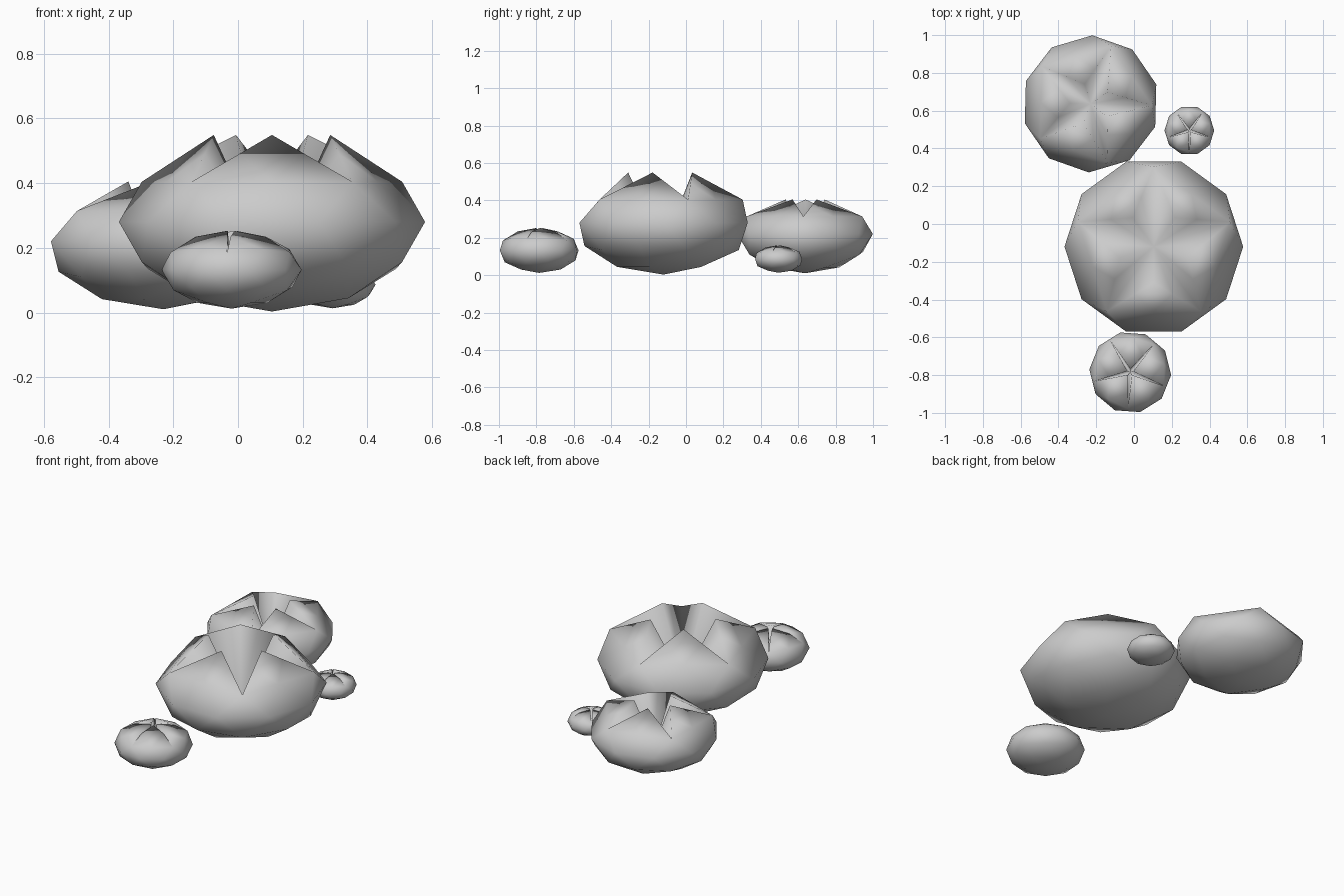
import bpy, bmesh
from math import sin, cos, atan2, radians, pi
from mathutils import Matrix, Vector

cube = bpy.data.objects.get("Cube")
if cube:
    bpy.data.objects.remove(cube)

grey = bpy.data.materials.new("pod_grey")
grey.use_nodes = True
colour = (0.6, 0.6, 0.6, 1)
grey.diffuse_color = colour
grey.node_tree.nodes["Principled BSDF"].inputs["Base Color"].default_value = colour


def polar(r, angle, z):
    return Vector((r * cos(angle), r * sin(angle), z))


def pod(name, centre, radius, height, turn, tip_r, tip_z, flatness):
    """Squashed faceted pod whose top splits into five petals round a deep star."""
    bm = bmesh.new()
    bmesh.ops.create_icosphere(bm, subdivisions=2, radius=1)

    # Turn the body so that the first split lies at the wanted angle
    first = next(v for v in bm.verts if 0.4 < v.co.z < 0.48)
    spin = radians(turn) - atan2(first.co.y, first.co.x)
    bmesh.ops.rotate(bm, verts=bm.verts, matrix=Matrix.Rotation(spin, 3, 'Z'))

    # Remove the closed cap
    bmesh.ops.delete(bm, geom=[v for v in bm.verts if v.co.z > 0.7], context='VERTS')
    notches = [v for v in bm.verts if 0.4 < v.co.z < 0.48]
    bases = [v for v in bm.verts if 0.5 < v.co.z < 0.6]

    def nearest(ring, angle):
        return max(ring, key=lambda v: v.co.xy.dot(Vector((cos(angle), sin(angle)))))

    # Rebuild the cap as five petals and the star-shaped hollow between them
    heart = bm.verts.new((0, 0, -0.45))
    step = 2 * pi / 5
    for k in range(5):
        a = radians(turn) + k * step
        mid = a + step / 2
        start, end = nearest(notches, a), nearest(notches, a + step)
        base = nearest(bases, mid)
        base.co = base.co.lerp((start.co + end.co) / 2, flatness)
        tip = bm.verts.new(polar(tip_r, mid, tip_z))

        def edge_point(notch, angle):
            curved = polar(0.526, angle, 0.85)
            return bm.verts.new(curved.lerp(tip.co.lerp(notch.co, 0.4), flatness))

        left = edge_point(start, a + radians(2.5))
        right = edge_point(end, a + step - radians(2.5))
        for face in ((start, base, left), (base, end, right), (left, base, right),
                     (left, right, tip), (start, left, heart), (left, tip, heart),
                     (tip, right, heart), (right, end, heart)):
            bm.faces.new(face)

    bmesh.ops.recalc_face_normals(bm, faces=bm.faces)
    bmesh.ops.scale(bm, verts=bm.verts, vec=(radius, radius, height))
    for f in bm.faces:
        f.smooth = True
    mesh = bpy.data.meshes.new(name)
    bm.to_mesh(mesh)
    bm.free()
    mesh.materials.append(grey)
    obj = bpy.data.objects.new(name, mesh)
    obj.location = centre
    bpy.context.collection.objects.link(obj)


# Two open pods with straight petals and two nearly closed round ones
pod("large_open_pod", (0.105, -0.12, 0.28), 0.473, 0.277, 18, 0.4, 0.97, 1)
pod("medium_open_pod", (-0.23, 0.636, 0.22), 0.363, 0.21, -1.5, 0.3, 0.88, 1)
pod("small_front_pod", (-0.02, -0.785, 0.132), 0.217, 0.12, 50, 0.08, 1, 0)
pod("small_back_pod", (0.293, 0.495, 0.086), 0.132, 0.073, 54, 0.08, 1, 0)
